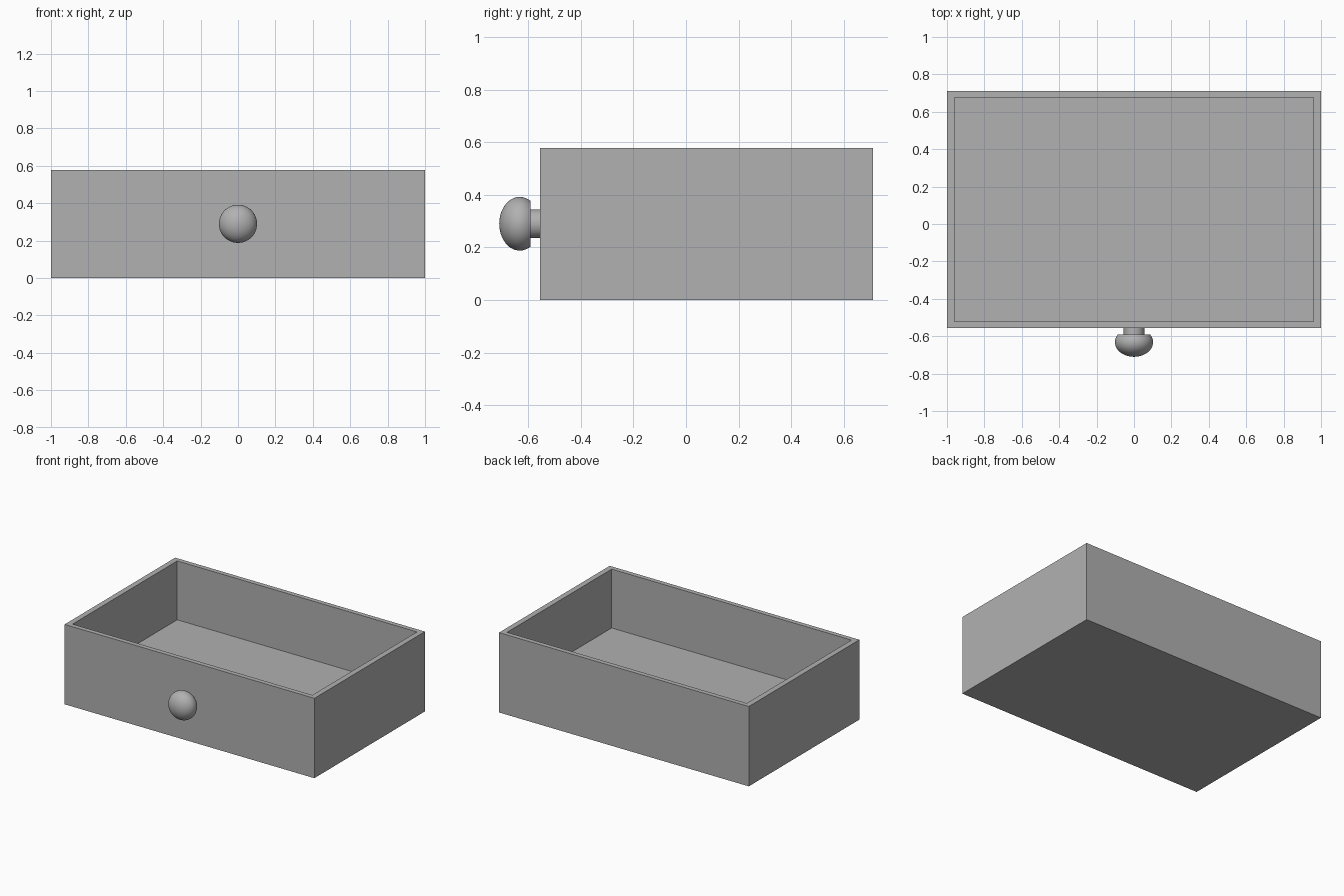
import bpy, bmesh, math

if "Cube" in bpy.data.objects:
    bpy.data.objects.remove(bpy.data.objects["Cube"])

X, Y0, Y1, H = 1.0, -0.555, 0.71, 0.578   # outer box
WALL_X, WALL_Y, FLOOR = 0.04, 0.034, 0.152

# Mid grey shared by both parts
grey = bpy.data.materials.new("mid_grey")
grey.diffuse_color = (0.44, 0.44, 0.44, 1)
grey.use_nodes = True
grey.node_tree.nodes["Principled BSDF"].inputs["Base Color"].default_value = grey.diffuse_color


def add_object(name, bm):
    bmesh.ops.recalc_face_normals(bm, faces=bm.faces)
    mesh = bpy.data.meshes.new(name)
    bm.to_mesh(mesh)
    bm.free()
    mesh.materials.append(grey)
    obj = bpy.data.objects.new(name, mesh)
    bpy.context.collection.objects.link(obj)
    return obj


# Drawer box: block with an inset top pushed down to the floor
mid = (Y0 + Y1) / 2
bm = bmesh.new()
bmesh.ops.create_cube(bm, size=1)
bmesh.ops.scale(bm, vec=(2 * X, Y1 - Y0, H), verts=bm.verts)
bmesh.ops.translate(bm, vec=(0, mid, H / 2), verts=bm.verts)
bm.normal_update()
top = max(bm.faces, key=lambda f: f.calc_center_median().z)
bmesh.ops.inset_region(bm, faces=[top], thickness=0.03)
for v in top.verts:
    v.co.x = math.copysign(X - WALL_X, v.co.x)
    v.co.y = Y0 + WALL_Y if v.co.y < mid else Y1 - WALL_Y
cavity = bmesh.ops.extrude_discrete_faces(bm, faces=[top])["faces"][0]
for v in cavity.verts:
    v.co.z = FLOOR
add_object("drawer_box", bm)

# Knob: stem and truncated oval head, turned around the y axis
R, DEPTH, CENTRE, BACK, KNOB_Z = 0.102, 0.078, -0.632, -0.592, 0.29
start = math.asin((BACK - CENTRE) / DEPTH)
profile = [(0.0, Y0), (0.055, Y0), (0.055, BACK)]
for i in range(17):
    a = start + (-math.pi / 2 - start) * i / 16
    profile.append((R * math.cos(a), CENTRE + DEPTH * math.sin(a)))
bm = bmesh.new()
verts = [bm.verts.new((r, y, KNOB_Z)) for r, y in profile]
edges = [bm.edges.new(pair) for pair in zip(verts, verts[1:])]
bmesh.ops.spin(bm, geom=verts + edges, cent=(0, 0, KNOB_Z), axis=(0, 1, 0),
               angle=2 * math.pi, steps=48, use_merge=False)
bmesh.ops.remove_doubles(bm, verts=bm.verts, dist=0.0002)
knob = add_object("knob", bm)
bpy.context.view_layer.objects.active = knob
knob.select_set(True)
bpy.ops.object.shade_smooth_by_angle(angle=math.radians(35))
